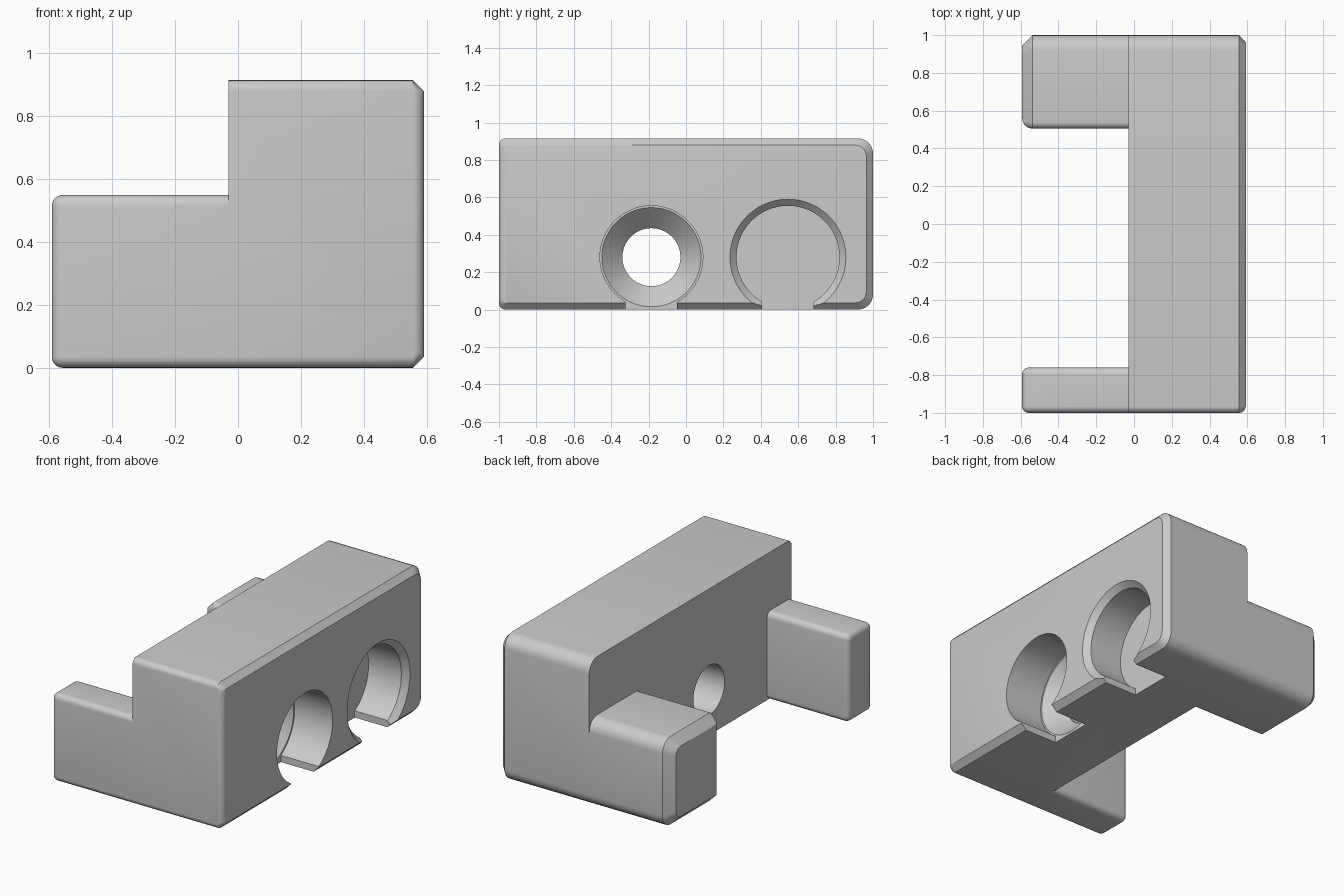
import bpy
import bmesh
from math import sin, cos, pi

cube = bpy.data.objects.get("Cube")
if cube:
    bpy.data.objects.remove(cube, do_unlink=True)

grey = bpy.data.materials.new("plain grey")
grey.use_nodes = True
colour = (0.6, 0.6, 0.6, 1)
grey.diffuse_color = colour
grey.node_tree.nodes["Principled BSDF"].inputs["Base Color"].default_value = colour

STEPS = 6
JOINT = -0.03          # plane where the arms meet the body
RECESS_FLOOR = 0.33    # x depth of both recesses
HOLE_Z = 0.28


def finish(name, bm):
    bmesh.ops.recalc_face_normals(bm, faces=bm.faces[:])
    mesh = bpy.data.meshes.new(name)
    bm.to_mesh(mesh)
    bm.free()
    mesh.materials.append(grey)
    obj = bpy.data.objects.new(name, mesh)
    bpy.context.scene.collection.objects.link(obj)
    return obj


def loft(name, rings, closed=True):
    """Bridge rings of points and cap both ends."""
    bm = bmesh.new()
    loops = [[bm.verts.new(p) for p in ring] for ring in rings]
    n = len(loops[0])
    for a, b in zip(loops, loops[1:]):
        for i in range(n):
            j = (i + 1) % n
            bm.faces.new((a[i], a[j], b[j], b[i]))
    bm.faces.new(loops[0])
    bm.faces.new(loops[-1])
    return finish(name, bm)


def section(x, y0, y1, z0, z1, r_front, r_back):
    """Rounded rectangle across x, with separate front and back radii."""
    corners = ((y1 - r_back, z1 - r_back, r_back, 0),
               (y0 + r_front, z1 - r_front, r_front, 1),
               (y0 + r_front, z0 + r_front, r_front, 2),
               (y1 - r_back, z0 + r_back, r_back, 3))
    return [(x, cy + r * cos(a), cz + r * sin(a))
            for cy, cz, r, q in corners
            for a in [(q + i / STEPS) * pi / 2 for i in range(STEPS + 1)]]


def block(name, x_joint, x_end, y0, y1, top, r_front, r_back, edge, chamfered):
    """Bar along x whose free end is rounded, or chamfered except at the front."""
    way = 1 if x_end > x_joint else -1
    rings = [section(x_joint, y0, y1, 0, top, r_front, r_back)]
    for i in range(STEPS + 1):
        a = i / STEPS * pi / 2
        curve = edge * (1 - cos(a))
        inset = edge * sin(a) if chamfered else curve
        x = x_end - way * edge * (1 - sin(a))
        rings.append(section(x, y0 + curve, y1 - inset, inset, top - inset,
                             max(r_front - curve, 0.004),
                             max(r_back - inset * 0.6, 0.004)))
    return loft(name, rings)


def revolved(name, y, profile, sides=96):
    """Turned cutter about an axis along x; profile holds (x, radius)."""
    return loft(name, [[(x, y + r * cos(2 * pi * i / sides), HOLE_Z + r * sin(2 * pi * i / sides))
                        for i in range(sides)] for x, r in profile])


def slot(name, y):
    bm = bmesh.new()
    bmesh.ops.create_cube(bm, size=1)
    for v in bm.verts:
        v.co = (RECESS_FLOOR if v.co.x < 0 else 0.7,
                y + v.co.y * 0.276, -0.1 if v.co.z < 0 else 0.1)
    return finish(name, bm)


def combine(target, tool, operation):
    mod = target.modifiers.new(operation.title(), 'BOOLEAN')
    mod.operation = operation
    mod.solver = 'EXACT'
    mod.object = tool
    bpy.context.view_layer.objects.active = target
    bpy.ops.object.modifier_apply(modifier=mod.name)
    bpy.data.objects.remove(tool, do_unlink=True)


# Main bar and its two arms
body = block("bracket_body", JOINT, 0.592, -1, 1, 0.915, 0.035, 0.08, 0.036, True)
front_arm = block("front_arm", JOINT, -0.592, -1, -0.76, 0.55, 0.035, 0.035, 0.035, False)
back_arm = block("back_arm", JOINT, -0.592, 0.505, 1, 0.55, 0.035, 0.08, 0.055, True)
combine(body, front_arm, 'UNION')
combine(body, back_arm, 'UNION')

# Countersunk through hole and chamfered blind recess, each open below
screw_y, blind_y = -0.185, 0.545
combine(body, revolved("screw_cutter", screw_y, [
    (0.7, 0.275), (RECESS_FLOOR, 0.275), (RECESS_FLOOR, 0.265),
    (0.22, 0.155), (-0.2, 0.155)]), 'DIFFERENCE')
combine(body, revolved("blind_cutter", blind_y, [
    (0.612, 0.33), (0.557, 0.275), (RECESS_FLOOR, 0.275)]), 'DIFFERENCE')
for y in (screw_y, blind_y):
    combine(body, slot("slot_cutter", y), 'DIFFERENCE')

# Smooth rounds, crisp chamfers
bpy.ops.object.select_all(action='DESELECT')
body.select_set(True)
bpy.context.view_layer.objects.active = body
bpy.ops.object.shade_smooth_by_angle(angle=pi / 6)
